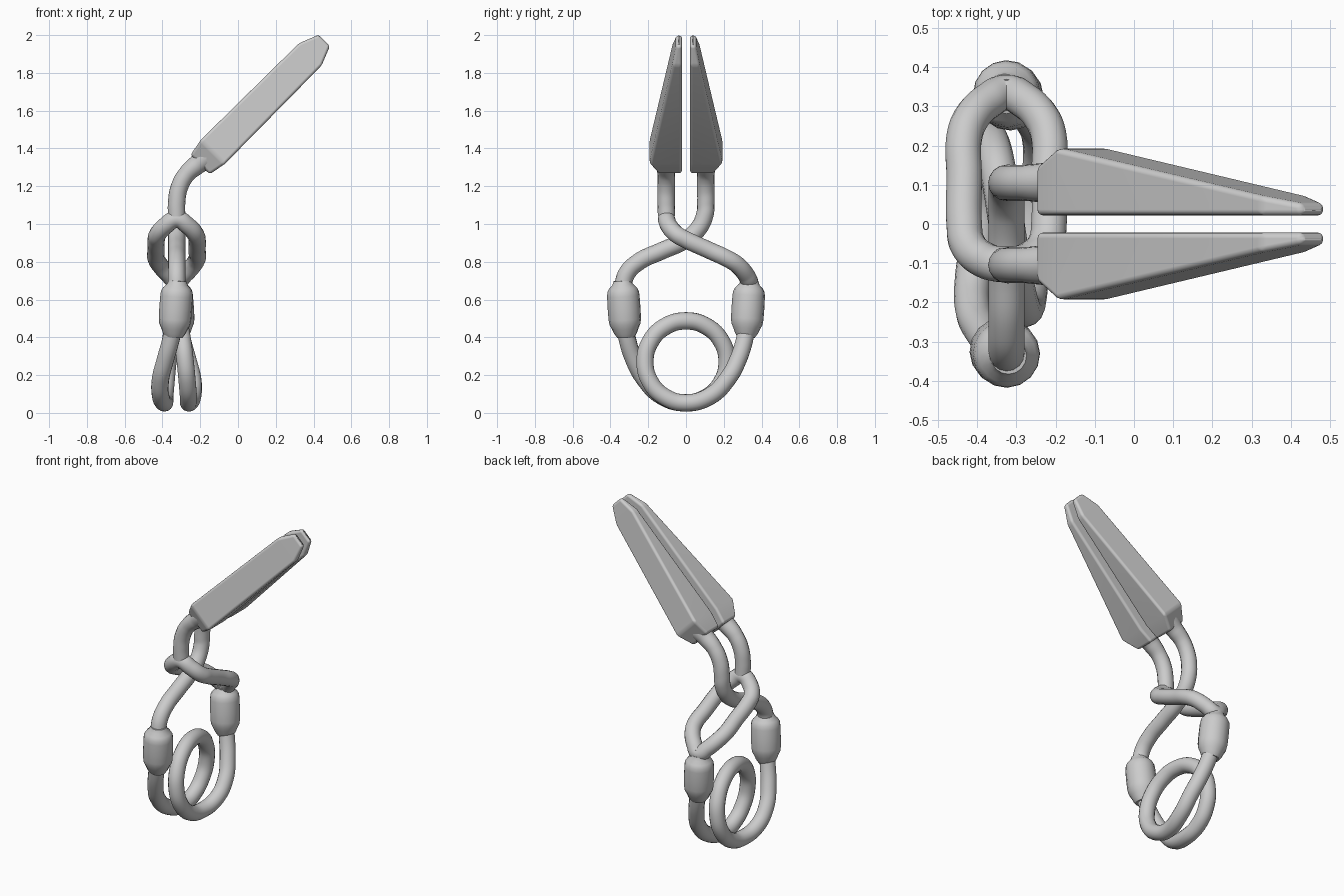
import bpy, bmesh, math
from mathutils import Vector

if "Cube" in bpy.data.objects:
    bpy.data.objects.remove(bpy.data.objects["Cube"], do_unlink=True)

grey = bpy.data.materials.new("plain grey")
grey.use_nodes = True
grey.diffuse_color = (0.6, 0.6, 0.6, 1)
grey.node_tree.nodes["Principled BSDF"].inputs["Base Color"].default_value = (0.6, 0.6, 0.6, 1)

CX = -0.325   # plane of the wire frame
WIRE = 0.046


def finish(obj, angle=50):
    bpy.ops.object.select_all(action='DESELECT')
    obj.select_set(True)
    bpy.context.view_layer.objects.active = obj
    if obj.type == 'CURVE':
        bpy.ops.object.convert(target='MESH')
        obj = bpy.context.object
    obj.data.materials.clear()
    obj.data.materials.append(grey)
    bpy.ops.object.shade_smooth_by_angle(angle=math.radians(angle))


def tube(name, points, radii=None, smooth=True, closed=False):
    """Round wire through the points, with an optional radius at each."""
    curve = bpy.data.curves.new(name, 'CURVE')
    curve.dimensions = '3D'
    curve.bevel_depth = 1.0
    curve.bevel_resolution = 6
    curve.resolution_u = 8
    curve.use_fill_caps = True
    spline = curve.splines.new('BEZIER' if smooth else 'POLY')
    nodes = spline.bezier_points if smooth else spline.points
    nodes.add(len(points) - 1)
    for i, (node, p) in enumerate(zip(nodes, points)):
        node.co = p if smooth else (*p, 1)
        node.radius = radii[i] if radii else WIRE
        if smooth:
            node.handle_left_type = node.handle_right_type = 'AUTO'
    spline.use_cyclic_u = closed
    obj = bpy.data.objects.new(name, curve)
    bpy.context.collection.objects.link(obj)
    finish(obj)


def turn(p):
    """Half turn about the vertical axis of the frame."""
    return (2 * CX - p[0], -p[1], p[2])


# Spring: an arm, one full coil, and the opposite arm
arm = [(-0.338, -0.325, 0.48), (-0.35, -0.315, 0.41), (-0.385, -0.275, 0.28),
       (-0.41, -0.22, 0.18), (-0.41, -0.13, 0.09)]
coil = []
for i in range(13):
    a = math.tau * i / 12
    sway = 0.065 * math.cos(a / 2)
    coil.append((CX - sway, 0.217 * math.sin(a), 0.27 - 0.217 * math.cos(a)))
tube("spring_wire", arm + coil + [turn(p) for p in reversed(arm)])

# Sleeves joining the spring to the handles
top, bottom = Vector((-0.32, -0.337, 0.70)), Vector((-0.34, -0.318, 0.40))
profile = [(0, 0.046), (0.07, 0.055), (0.13, 0.073), (0.19, 0.083), (0.27, 0.086),
           (0.5, 0.087), (0.68, 0.086), (0.77, 0.082), (0.85, 0.070), (0.93, 0.060), (1, 0.046)]
sleeve = [top.lerp(bottom, t) for t, r in profile]
radii = [r for t, r in profile]
tube("front_sleeve", sleeve, radii, smooth=False)
tube("back_sleeve", [turn(p) for p in sleeve], radii, smooth=False)

# Necks that curve from the frame into the jaws
neck = [(-0.15, 0.105, 1.365), (-0.215, 0.105, 1.315), (-0.275, 0.105, 1.26),
        (-0.312, 0.105, 1.19), (CX, 0.105, 1.11)]
neck_radii = [0.07, 0.052] + [WIRE] * 3

# Single rod that passes through the link
rod = neck + [(CX, 0.10, 1.05), (CX, 0.065, 0.975), (CX, 0, 0.917), (CX, -0.13, 0.857),
              (CX, -0.25, 0.80), (CX, -0.315, 0.735), (CX, -0.337, 0.65)]
tube("single_rod", rod, neck_radii + [WIRE] * 7)

# Rod that forks into an open link, then joins its sleeve
tube("link_neck", [(x, -y, z) for x, y, z in neck] + [(CX, -0.103, 1.04)],
     neck_radii + [WIRE])
half = [(0.06, -0.09, 0.99), (0.10, -0.05, 0.945), (0.108, 0.0, 0.917), (0.108, 0.12, 0.862),
        (0.108, 0.22, 0.816), (0.09, 0.27, 0.785), (0.045, 0.315, 0.735)]
loop = [(CX, -0.103, 1.025)] + [(CX - x, y, z) for x, y, z in half]
loop += [(CX, 0.335, 0.70)] + [(CX + x, y, z) for x, y, z in reversed(half)]
tube("open_link", loop, closed=True)
tube("link_stem", [(CX, 0.325, 0.72), (CX, 0.337, 0.68), (CX, 0.337, 0.62)])

# Jaws: tapered paddles, flat on the inner side, rising at 45 degrees
along, across = Vector((1, 0, 1)).normalized(), Vector((-1, 0, 1)).normalized()
base = Vector((-0.19, 0, 1.325))
sections = [(-0.015, 0.145, 0.072), (0.08, 0.194, 0.09), (0.81, 0.072, 0.084), (0.915, 0.052, 0.042)]
for name, side in (("left_jaw", 1), ("right_jaw", -1)):
    bm = bmesh.new()
    rings = []
    for u, outer, half_width in sections:
        rings.append([bm.verts.new(base + along * u + across * (s * half_width) + Vector((0, side * y, 0)))
                      for s, y in ((-1, 0.022), (1, 0.022), (1, outer), (-1, outer))])
    for a, b in zip(rings, rings[1:]):
        for i in range(4):
            j = (i + 1) % 4
            bm.faces.new((a[i], a[j], b[j], b[i]))
    bm.faces.new(rings[0])
    bm.faces.new(rings[-1])
    bmesh.ops.recalc_face_normals(bm, faces=bm.faces)
    mesh = bpy.data.meshes.new(name)
    bm.to_mesh(mesh)
    bm.free()
    jaw = bpy.data.objects.new(name, mesh)
    bpy.context.collection.objects.link(jaw)
    bevel = jaw.modifiers.new("rounded_edges", 'BEVEL')
    bevel.width = 0.02
    bevel.segments = 4
    bevel.limit_method = 'ANGLE'
    bevel.angle_limit = math.radians(12)
    bevel.harden_normals = True
    finish(jaw)
